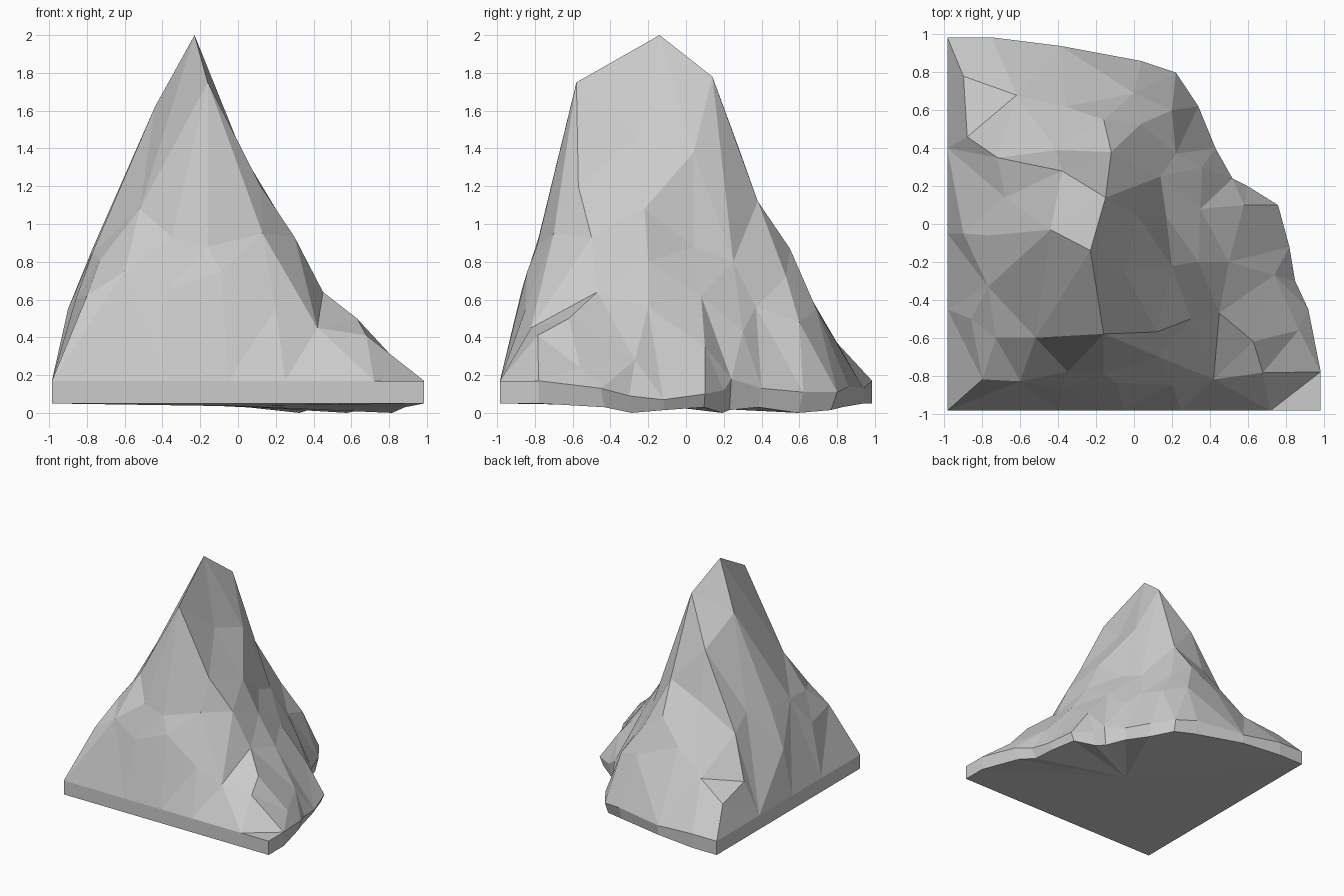
import bpy, bmesh
from mathutils import Vector
from mathutils.geometry import delaunay_2d_cdt

if "Cube" in bpy.data.objects:
    bpy.data.objects.remove(bpy.data.objects["Cube"])

# Key summit points shared by several spurs
A, P, B = (-.16, -.58, 1.75), (-.23, -.14, 2.0), (-.15, .14, 1.78)
SHOULDER = (-.52, -.6, 1.08)
WEST = (-.44, -.03, 1.62)
NORTH = (-.38, .28, 1.4)
EAST = (.02, .04, 1.38)

# Foot outline: two straight cut sides, then the ragged side
straight = [(-.985, .985, .17), (-.985, .4, .17), (-.985, -.05, .17), (-.985, -.45, .17),
            (-.985, -.985, .17), (-.4, -.985, .17), (-.05, -.985, .17), (.25, -.985, .17),
            (.72, -.985, .17), (.985, -.985, .17)]
ragged = [(.985, -.78, .17), (.92, -.45, .13), (.85, -.3, .09), (.82, -.12, .07),
          (.76, .1, .1), (.6, .2, .12), (.52, .24, .18), (.43, .4, .13), (.34, .62, .11),
          (.22, .8, .11), (.04, .86, .14), (-.39, .94, .13), (-.75, .985, .17)]

# Spurs and creases running down from the summit ridge
front = [
    [A, (-.16, -.79, .88), (-.09, -.84, .75), straight[6]],
    [A, SHOULDER, (-.35, -.78, .93), (-.38, -.87, .65), straight[5]],
    [(.12, -.57, 1.2), (.13, -.7, .95), (.2, -.85, .55), straight[7]],
    [(-.09, -.84, .75), (.2, -.85, .55), (.42, -.82, .45), (.68, -.785, .41), straight[8]],
    [(.45, -.47, .64), (.42, -.82, .45)],
    [(.63, -.62, .5), (.68, -.785, .41)],
    [(.68, -.785, .41), ragged[0]],
]
left = [
    [P, WEST, (-.77, -.06, .87), (-.9, -.05, .55), straight[2]],
    [WEST, SHOULDER, (-.73, -.6, .81), (-.6, -.83, .75), (-.8, -.82, .62), straight[4]],
    [(-.77, -.06, .87), (-.77, -.33, .85), (-.73, -.6, .81)],
    [(-.77, -.33, .85), (-.86, -.5, .6), straight[3]],
    [NORTH, (-.68, .14, .89), (-.72, .35, .79), (-.88, .46, .46),
     (-.9, .78, .39), straight[0]],
]
back = [
    [B, NORTH, (-.41, .39, 1.0), (-.36, .62, .68), ragged[11]],
    [(-.41, .39, 1.0), (-.62, .68, .5), ragged[12]],
    [B, (-.12, .38, 1.12), (-.16, .55, .87), (0, .69, .55), ragged[10]],
    [(-.12, .38, 1.12), (.04, .53, .72), (.2, .6, .48), ragged[8]],
]
right = [
    [A, (.12, -.57, 1.2), (.3, -.5, .93), (.45, -.47, .64), (.63, -.62, .5),
     (.87, -.56, .24), ragged[0]],
    [P, (-.05, -.25, 1.47), (.2, -.22, 1.08), (.34, -.2, .8), (.5, -.2, .56),
     (.74, -.27, .28), ragged[3]],
    [B, EAST, (.17, .04, .88), (.35, .08, .62), (.58, .1, .35), ragged[4]],
    [(.17, .04, .88), (.14, .25, .8), (.22, .37, .56), (.36, .3, .43), ragged[6]],
]

outline = straight + ragged
paths = [outline + outline[:1], [A, P, B]] + front + left + back + right
index, edges = {}, []
for path in paths:
    ids = [index.setdefault(p, len(index)) for p in path]
    edges += list(zip(ids, ids[1:]))
points = list(index)

# Faceted upper surface stretched over the spurs
co, _, tris, orig, _, _ = delaunay_2d_cdt([Vector(p[:2]) for p in points],
                                          edges, [], 1, 1e-5)
bm = bmesh.new()
where = {}
top = []
for c, src in zip(co, orig):
    z = points[src[0]][2] if src else .3
    v = bm.verts.new((c.x, c.y, z))
    top.append(v)
    for s in src:
        where[s] = v
for t in tris:
    bm.faces.new([top[i] for i in t])

# Low side wall, undercut along the ragged side, and the underside
rim = [where[index[p]] for p in outline]
low = []
for i, p in enumerate(outline):
    cut = len(straight) < i < len(outline) - 2
    k = .96 if cut else 1
    low.append(bm.verts.new((p[0] * k, p[1] * k, .015 * (i % 3) if cut else .05)))
for i in range(len(rim)):
    j = (i + 1) % len(rim)
    bm.faces.new((rim[i], rim[j], low[j], low[i]))
# Underside fans out from a centre point so it stays nearly flat
centre = bm.verts.new((0, -.1, .035))
for i in range(len(low)):
    bm.faces.new((low[i], low[(i + 1) % len(low)], centre))
bmesh.ops.recalc_face_normals(bm, faces=bm.faces)

mesh = bpy.data.meshes.new("rocky_peak")
bm.to_mesh(mesh)
bm.free()
bpy.context.collection.objects.link(bpy.data.objects.new("rocky_peak", mesh))
